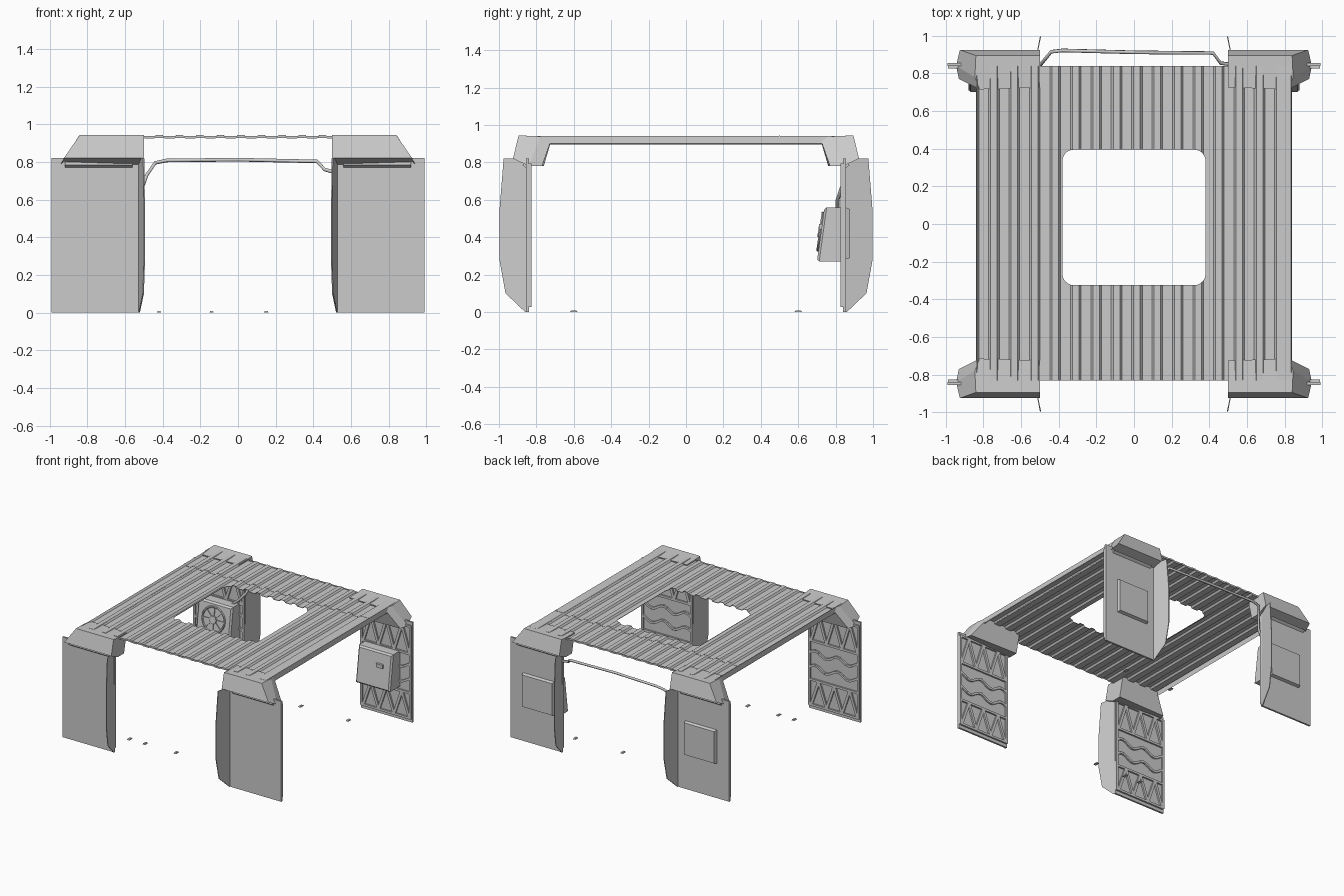
import bpy, bmesh, math
from mathutils import Vector

if "Cube" in bpy.data.objects:
    bpy.data.objects.remove(bpy.data.objects["Cube"], do_unlink=True)

gray = bpy.data.materials.new("plain_gray")
gray.use_nodes = True
gray.diffuse_color = (0.6, 0.6, 0.6, 1)
gray.node_tree.nodes["Principled BSDF"].inputs["Base Color"].default_value = (0.6, 0.6, 0.6, 1)


def finish(name, bm):
    bmesh.ops.recalc_face_normals(bm, faces=bm.faces)
    mesh = bpy.data.meshes.new(name)
    bm.to_mesh(mesh)
    bm.free()
    mesh.materials.append(gray)
    obj = bpy.data.objects.new(name, mesh)
    bpy.context.collection.objects.link(obj)
    return obj


def loft(bm, lower, upper):
    """Solid between two matching rings of 3D points."""
    a = [bm.verts.new(p) for p in lower]
    b = [bm.verts.new(p) for p in upper]
    bm.faces.new(a)
    bm.faces.new(b)
    for i in range(len(a)):
        j = (i + 1) % len(a)
        bm.faces.new((a[i], a[j], b[j], b[i]))


def along_y(bm, pts, y0, y1):
    loft(bm, [(x, y0, z) for x, z in pts], [(x, y1, z) for x, z in pts])


def rect(x0, x1, y0, y1):
    return [(x0, y0), (x1, y0), (x1, y1), (x0, y1)]


def ribbon(bm, path, width, y0, y1):
    """Raised strip following an x-z path."""
    for p, q in zip(path, path[1:]):
        p, q = Vector(p), Vector(q)
        n = (q - p).orthogonal().normalized() * width / 2
        along_y(bm, [p + n, q + n, q - n, p - n], y0, y1)


def mirrored(name, bm, sx, sy):
    for v in bm.verts:
        v.co.x *= sx
        v.co.y *= sy
    return finish(name, bm)


# Corrugated roof: flat sheet with grooves, folded side lips
TOP, DEEP, THICK, PITCH = 0.942, 0.928, 0.004, 0.1085
top_line = [(-0.84, 0.90), (-0.835, TOP)]
for k in range(-4, 12):
    c = -0.364 + PITCH * k
    if abs(c) < 0.8:
        top_line += [(c - 0.037, TOP), (c - 0.026, DEEP), (c + 0.026, DEEP), (c + 0.037, TOP)]
top_line += [(0.835, TOP), (0.84, 0.90)]
under = [(x * 0.995, z - THICK) for x, z in reversed(top_line)]
bm = bmesh.new()
along_y(bm, top_line + under, -0.83, 0.84)
roof = finish("roof", bm)

# Rounded opening through the roof
ring = []
for cx, cy, start in ((0.32, 0.335, 0), (-0.32, 0.335, 90), (-0.32, -0.265, 180), (0.32, -0.265, 270)):
    for i in range(7):
        a = math.radians(start + i * 15)
        ring.append((cx + 0.06 * math.cos(a), cy + 0.06 * math.sin(a)))
bm = bmesh.new()
loft(bm, [(x, y, 0.8) for x, y in ring], [(x, y, 1.1) for x, y in ring])
cutter = finish("opening_cutter", bm)
cutter.hide_render = True
cut = roof.modifiers.new("opening", "BOOLEAN")
cut.operation, cut.solver, cut.object = "DIFFERENCE", "EXACT", cutter
bpy.context.view_layer.update()
cut_mesh = bpy.data.meshes.new_from_object(roof.evaluated_get(bpy.context.evaluated_depsgraph_get()))
roof.modifiers.clear()
roof.data = cut_mesh
bpy.data.objects.remove(cutter, do_unlink=True)

# Lap seam across the sheets
bm = bmesh.new()
along_y(bm, [(x, z + 0.002) for x, z in top_line[1:-1]]
        + [(x, z - 0.002) for x, z in reversed(top_line[1:-1])], 0.497, 0.503)
finish("roof_seam", bm)


def leg(tag, sx, sy):
    # Wall panel
    bm = bmesh.new()
    along_y(bm, [(0.525, 0), (0.99, 0), (0.99, 0.82), (0.52, 0.82)], 0.84, 0.855)
    mirrored(tag + "_panel", bm, sx, sy)

    # Side fin, leaning slightly inward toward its outer edge
    side = [(0.84, 0.82), (0.975, 0.82), (0.996, 0.56), (0.996, 0.27), (0.965, 0.1), (0.86, 0), (0.84, 0)]
    lean = lambda y: 0.525 - (y - 0.84) * 0.2
    bm = bmesh.new()
    loft(bm, [(lean(y), y, z) for y, z in side], [(lean(y) + 0.006, y, z) for y, z in side])
    mirrored(tag + "_fin", bm, sx, sy)

    # Raised framing on the inner face: border, rails, zigzags and waves
    bm = bmesh.new()
    inner, outer = 0.827, 0.841
    ribbon(bm, [(0.535, 0.03), (0.535, 0.79)], 0.018, inner, outer)
    ribbon(bm, [(0.978, 0.03), (0.978, 0.79)], 0.018, inner, outer)
    for z in (0.035, 0.24, 0.56, 0.785):
        ribbon(bm, [(0.53, z), (0.98, z)], 0.018, inner, outer)
    for z0, z1 in ((0.035, 0.24), (0.56, 0.785)):
        zig = [(0.55 + 0.07 * i, z1 if i % 2 else z0) for i in range(7)]
        ribbon(bm, zig, 0.022, inner, outer)
    for z in (0.34, 0.46):
        wave = [(0.535 + 0.0275 * i, z + 0.022 * math.sin(i * 0.85)) for i in range(17)]
        ribbon(bm, wave, 0.018, inner, outer)
    mirrored(tag + "_ribs", bm, sx, sy)

    # Small outer ledge under the hood
    bm = bmesh.new()
    loft(bm, [(0.56, 0.855, 0.77), (0.56, 0.875, 0.785), (0.56, 0.855, 0.80)],
         [(0.92, 0.855, 0.77), (0.92, 0.875, 0.785), (0.92, 0.855, 0.80)])
    mirrored(tag + "_ledge", bm, sx, sy)

    # Tapered corner hood joining the leg to the roof
    bm = bmesh.new()
    low = [(0.5, 0.76, 0.78), (0.93, 0.77, 0.78), (0.945, 0.84, 0.78),
           (0.925, 0.925, 0.82), (0.5, 0.925, 0.82), (0.5, 0.84, 0.78)]
    high = [(0.5, 0.725, 0.937), (0.82, 0.715, 0.937), (0.845, 0.78, 0.939),
            (0.84, 0.895, 0.944), (0.5, 0.895, 0.944), (0.5, 0.84, 0.939)]
    loft(bm, low, high)
    mirrored(tag + "_hood", bm, sx, sy)


for tag, sx, sy in (("front_left_leg", 1, -1), ("front_right_leg", -1, -1),
                    ("back_left_leg", 1, 1), ("back_right_leg", -1, 1)):
    leg(tag, sx, sy)


# Equipment boxes on the back legs, leaning outward toward the bottom
for tag, sx in (("left_box", 1), ("right_box", -1)):
    bm = bmesh.new()
    loft(bm, [(x, y, 0.27) for x, y in rect(0.57, 0.88, 0.70, 0.85)],
         [(x, y, 0.56) for x, y in rect(0.57, 0.88, 0.74, 0.85)])
    bmesh.ops.bevel(bm, geom=[e for e in bm.edges if all(v.co.y < 0.8 for v in e.verts)],
                    offset=0.012, segments=1, affect="EDGES")
    mirrored(tag, bm, sx, 1)
    bm = bmesh.new()
    loft(bm, [(x, 0.85, z) for x, z in rect(0.59, 0.88, 0.28, 0.56)],
         [(x, 0.878, z) for x, z in rect(0.60, 0.87, 0.29, 0.55)])
    mirrored(tag + "_back_plate", bm, sx, 1)

# Small latch on the left box
bm = bmesh.new()
along_y(bm, rect(0.75, 0.81, 0.44, 0.47), 0.71, 0.735)
finish("box_latch", bm)

# Fan guard on the right box: ring, hub and spokes
fan_at, tilt = Vector((-0.725, 0.718, 0.43)), math.radians(82)
bpy.ops.mesh.primitive_torus_add(location=fan_at, rotation=(tilt, 0, 0), major_radius=0.1,
                                 minor_radius=0.008, major_segments=24, minor_segments=6)
guard = bpy.context.object
guard.name = "fan_ring"
guard.data.materials.append(gray)
bpy.ops.mesh.primitive_cylinder_add(vertices=16, radius=0.03, depth=0.024,
                                    location=fan_at, rotation=(tilt, 0, 0))
hub = bpy.context.object
hub.name = "fan_hub"
hub.data.materials.append(gray)
bm = bmesh.new()
for i in range(4):
    a = math.pi * i / 4
    d = Vector((math.cos(a), math.sin(a))) * 0.1
    ribbon(bm, [-d, d], 0.008, -0.004, 0.004)
spokes = finish("fan_spokes", bm)
spokes.location, spokes.rotation_euler = fan_at, (tilt - math.pi / 2, 0, 0)

# Cable strung between the back legs
path = [(-0.62, 0.81, 0.55), (-0.56, 0.81, 0.60), (-0.51, 0.83, 0.66), (-0.485, 0.86, 0.73),
        (-0.44, 0.915, 0.795), (-0.38, 0.922, 0.808), (0, 0.912, 0.812), (0.42, 0.908, 0.803),
        (0.46, 0.855, 0.76), (0.53, 0.845, 0.74)]
curve = bpy.data.curves.new("cable", "CURVE")
curve.dimensions, curve.bevel_depth, curve.bevel_resolution = "3D", 0.01, 1
line = curve.splines.new("POLY")
line.points.add(len(path) - 1)
for point, co in zip(line.points, path):
    point.co = (*co, 1)
curve.use_fill_caps = True
curve.materials.append(gray)
bpy.context.collection.objects.link(bpy.data.objects.new("cable", curve))

# Little chips on the ground
bm = bmesh.new()
for x, y in ((-0.56, -0.6), (-0.42, -0.6), (-0.14, -0.6), (0.58, 0.6), (0.15, 0.6)):
    loft(bm, [(px, py, 0) for px, py in rect(x - 0.012, x + 0.012, y - 0.02, y + 0.02)],
         [(px, py, 0.008) for px, py in rect(x - 0.008, x + 0.008, y - 0.015, y + 0.015)])
finish("ground_chips", bm)
